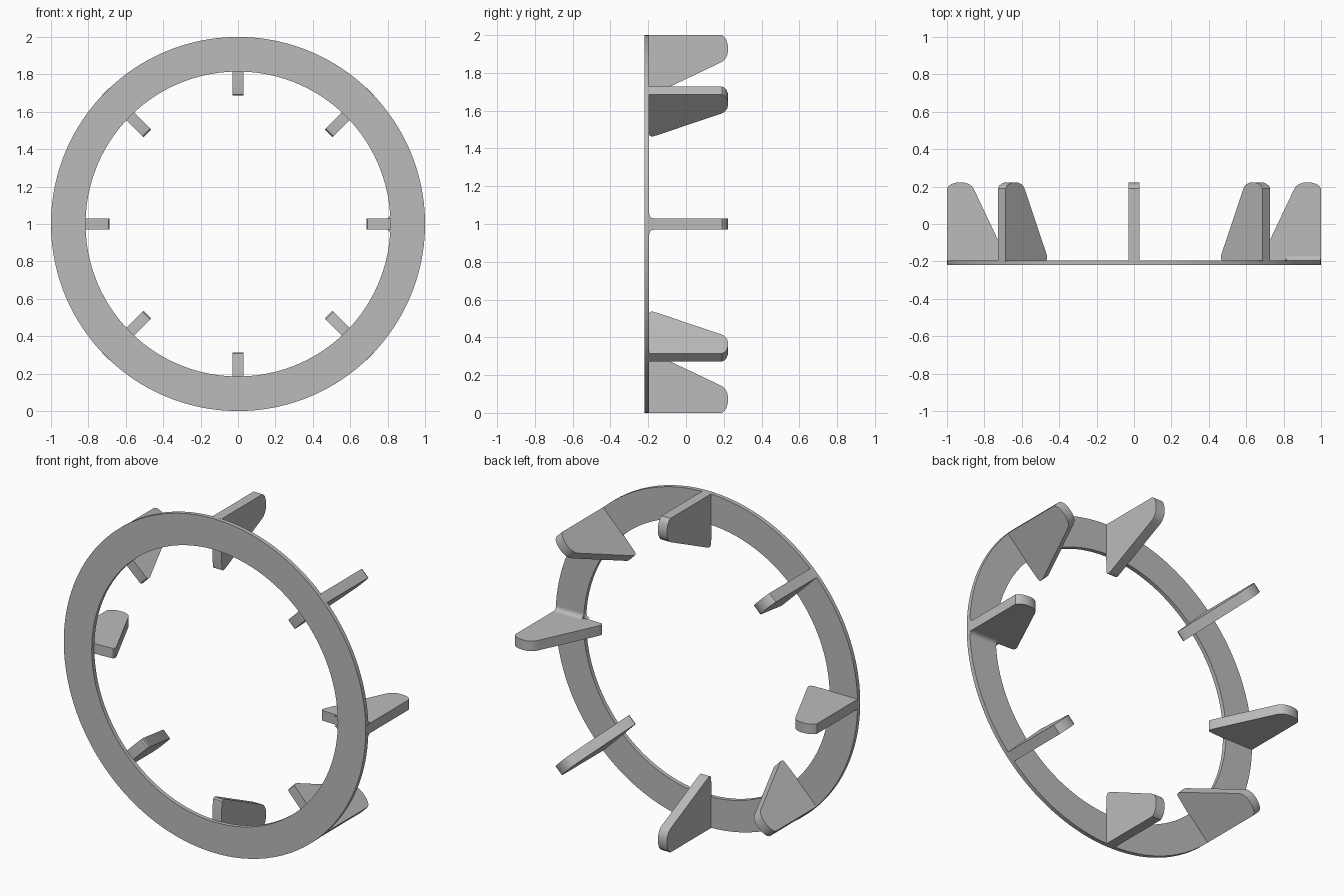
import bpy, bmesh, math
from mathutils import Vector

if "Cube" in bpy.data.objects:
    bpy.data.objects.remove(bpy.data.objects["Cube"], do_unlink=True)

grey = bpy.data.materials.new("plain_grey")
grey.use_nodes = True
COLOUR = (0.5, 0.5, 0.5, 1)
grey.diffuse_color = COLOUR
grey.node_tree.nodes["Principled BSDF"].inputs["Base Color"].default_value = COLOUR

FRONT, PLATE_BACK = -0.22, -0.195
INNER, HALF, FILLET = 0.815, 0.03, 0.025


def finish(name, bm, angle=0.0):
    """Make an object from the bmesh, turned about the ring axis."""
    bmesh.ops.recalc_face_normals(bm, faces=bm.faces)
    mesh = bpy.data.meshes.new(name)
    bm.to_mesh(mesh)
    bm.free()
    mesh.materials.append(grey)
    obj = bpy.data.objects.new(name, mesh)
    bpy.context.collection.objects.link(obj)
    obj.location.z = 1
    obj.rotation_euler.y = -angle
    bpy.ops.object.select_all(action='DESELECT')
    obj.select_set(True)
    bpy.context.view_layer.objects.active = obj
    bpy.ops.object.shade_smooth_by_angle(angle=math.radians(30))
    return obj


def extrude_outline(name, points, offset, angle):
    """Sweep a closed outline along a straight offset."""
    bm = bmesh.new()
    face = bm.faces.new([bm.verts.new(p) for p in points])
    new = bmesh.ops.extrude_face_region(bm, geom=[face])["geom"]
    bmesh.ops.translate(bm, vec=Vector(offset),
                        verts=[v for v in new if isinstance(v, bmesh.types.BMVert)])
    return finish(name, bm, angle)


# Flat ring: a rectangle swept around the axis
bm = bmesh.new()
steps = 160
loops = []
for i in range(steps):
    a = math.tau * i / steps
    loops.append([bm.verts.new((r * math.cos(a), y, r * math.sin(a)))
                  for r, y in ((1, FRONT), (1, PLATE_BACK),
                               (INNER, PLATE_BACK), (INNER, FRONT))])
for i in range(steps):
    here, after = loops[i], loops[(i + 1) % steps]
    for k in range(4):
        n = (k + 1) % 4
        bm.faces.new((here[k], after[k], after[n], here[n]))
finish("ring_plate", bm)

# Fin outline as radius and depth, with rounded tip and foot
fin_profile = [(1, -0.2), (1, 0.19), (0.99, 0.204), (0.975, 0.214), (0.95, 0.221),
               (0.925, 0.223), (0.9, 0.22), (0.88, 0.212), (0.865, 0.2),
               (0.855, 0.184), (0.694, -0.155), (0.687, -0.172),
               (0.686, -0.183), (0.692, -0.193), (0.702, PLATE_BACK), (0.8, -0.2)]
for i in range(8):
    extrude_outline(f"fin_{i + 1}", [(r, y, -HALF) for r, y in fin_profile],
                    (0, 0, 2 * HALF), i * math.pi / 4)

# Blended root on the left fin only, behind the plate and along its inner edge
arc = [(FILLET * (1 - math.cos(t)), FILLET * (1 - math.sin(t)))
       for t in (k * math.pi / 12 for k in range(7))]
for side, label in ((1, "upper"), (-1, "lower")):
    back = [(INNER, PLATE_BACK + v, side * (HALF + u)) for u, v in arc]
    back.append((INNER, PLATE_BACK - 0.002, side * HALF))
    extrude_outline(f"root_fillet_{label}", back, (0.998 - INNER, 0, 0), 0)
    edge = [(INNER - v, FRONT + 0.002, side * (HALF + u)) for u, v in arc]
    edge.append((INNER + 0.002, FRONT + 0.002, side * HALF))
    extrude_outline(f"edge_fillet_{label}", edge, (0, PLATE_BACK - FRONT, 0), 0)
